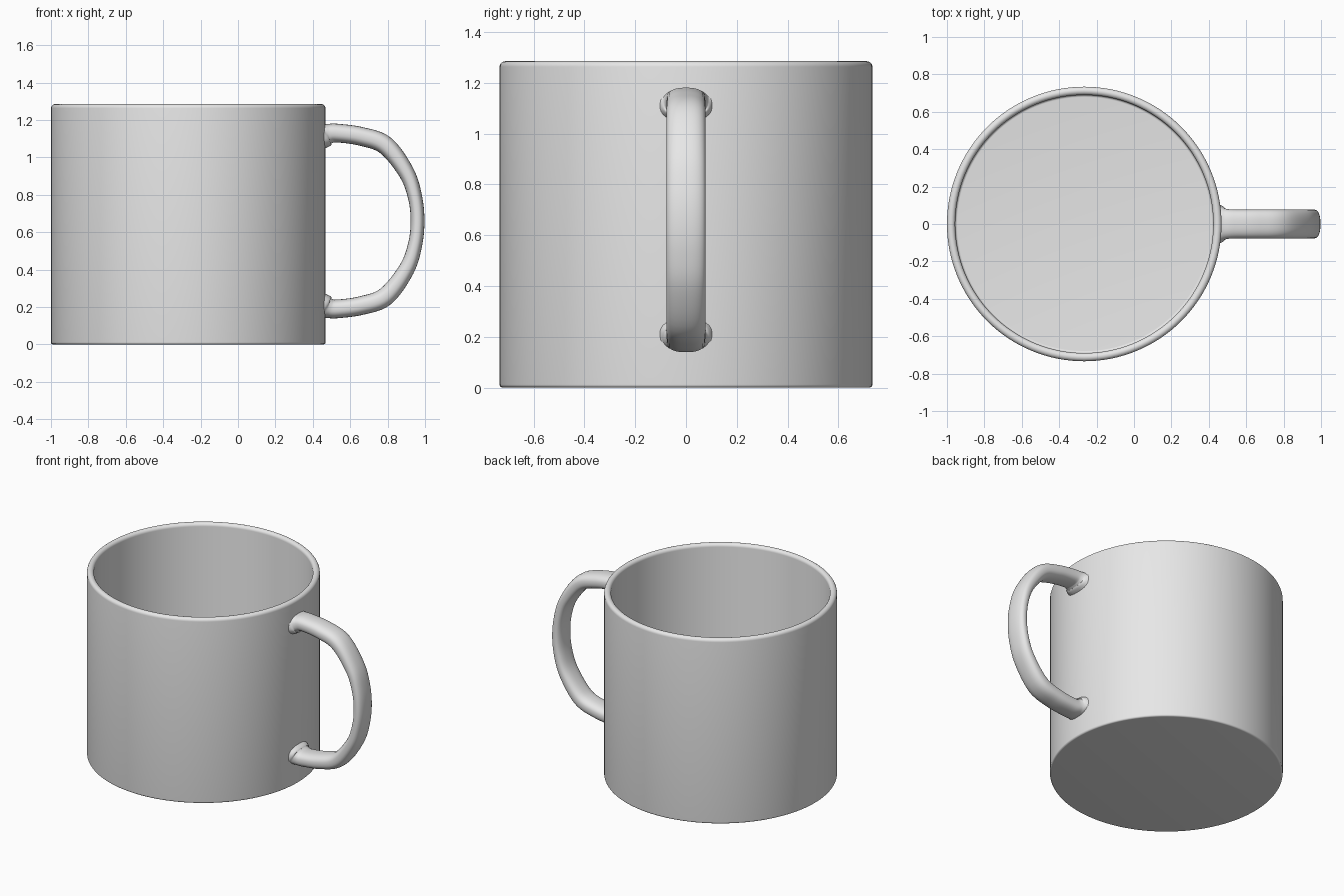
import bpy, bmesh
from math import sin, cos, pi, copysign
from mathutils import Vector
from mathutils.geometry import interpolate_bezier

cube = bpy.data.objects.get("Cube")
if cube:
    bpy.data.objects.remove(cube)

CX, R, WALL, H, FLOOR = -0.266, 0.734, 0.044, 1.285, 0.05
HANDLE_MID = 0.66

grey = bpy.data.materials.new("ceramic_grey")
grey.use_nodes = True
grey.diffuse_color = (0.8, 0.8, 0.8, 1)
grey.node_tree.nodes["Principled BSDF"].inputs["Base Color"].default_value = (0.8, 0.8, 0.8, 1)


def build(name, rings, cap_start, cap_end):
    """Skin a list of closed rings and optionally cap both ends."""
    bm = bmesh.new()
    loops = [[bm.verts.new(p) for p in ring] for ring in rings]
    for a, b in zip(loops, loops[1:]):
        for i in range(len(a)):
            j = (i + 1) % len(a)
            bm.faces.new((a[i], a[j], b[j], b[i]))
    if cap_start:
        bm.faces.new(loops[0])
    if cap_end:
        bm.faces.new(loops[-1])
    bmesh.ops.recalc_face_normals(bm, faces=bm.faces)
    mesh = bpy.data.meshes.new(name)
    bm.to_mesh(mesh)
    bm.free()
    mesh.materials.append(grey)
    obj = bpy.data.objects.new(name, mesh)
    bpy.context.collection.objects.link(obj)
    bpy.ops.object.select_all(action="DESELECT")
    obj.select_set(True)
    bpy.context.view_layer.objects.active = obj
    bpy.ops.object.shade_smooth_by_angle(angle=pi / 5)
    return obj


def arc(cx, cz, r, start, end, steps=6):
    return [(cx + r * cos(start + (end - start) * i / steps),
             cz + r * sin(start + (end - start) * i / steps)) for i in range(steps + 1)]


# Cup: lathed wall with rounded foot and lip, flat floor inside
inner = R - WALL
profile = (arc(R - 0.012, 0.012, 0.012, -pi / 2, 0)
           + arc(R - 0.022, H - 0.03, 0.022, 0, pi / 2)
           + arc(inner + 0.022, H - 0.03, 0.022, pi / 2, pi)[1:]
           + arc(inner - 0.012, FLOOR + 0.012, 0.012, 0, -pi / 2))
# Stretch the lip slightly so it ends at full height
profile = [(r, H + (z - H + 0.008) if z > H / 2 else z) for r, z in profile]
SEG = 128
build("cup", [[(CX + r * cos(2 * pi * i / SEG), r * sin(2 * pi * i / SEG), z)
               for i in range(SEG)] for r, z in profile], True, True)

# Handle upper half: x, z, half thickness, half width (flared at the root)
half = [(0.435, 1.115, 0.075, 0.115), (0.465, 1.119, 0.066, 0.1),
        (0.485, 1.126, 0.054, 0.084), (0.53, 1.13, 0.05, 0.077),
        (0.66, 1.112, 0.05, 0.077), (0.79, 1.063, 0.05, 0.077),
        (0.9, 0.92, 0.043, 0.077), (0.946, 0.79, 0.038, 0.077)]
keys = [Vector(k) for k in half] + [Vector((0.96, HANDLE_MID, 0.037, 0.077))]
keys += [Vector((x, 2 * HANDLE_MID - z, t, w)) for x, z, t, w in reversed(half)]


def spline(a, b, c, d, t):
    return 0.5 * (2 * b + (c - a) * t + (2 * a - 5 * b + 4 * c - d) * t ** 2
                  + (3 * b - a - 3 * c + d) * t ** 3)


padded = [keys[0]] + keys + [keys[-1]]
path = [spline(*padded[i:i + 4], s / 6) for i in range(len(keys) - 1) for s in range(6)]
path.append(keys[-1])


def rounded(v):
    return copysign(abs(v) ** 0.8, v)


# Sweep a softened oval section along the handle path
SIDES = 32
rings = []
for i, (x, z, thick, width) in enumerate(path):
    a, b = path[max(i - 1, 0)], path[min(i + 1, len(path) - 1)]
    tangent = Vector((b[0] - a[0], 0, b[1] - a[1])).normalized()
    normal = Vector((-tangent.z, 0, tangent.x))
    rings.append([Vector((x, 0, z)) + normal * thick * rounded(cos(2 * pi * k / SIDES))
                  + Vector((0, width * rounded(sin(2 * pi * k / SIDES)), 0))
                  for k in range(SIDES)])
build("handle", rings, True, True)
